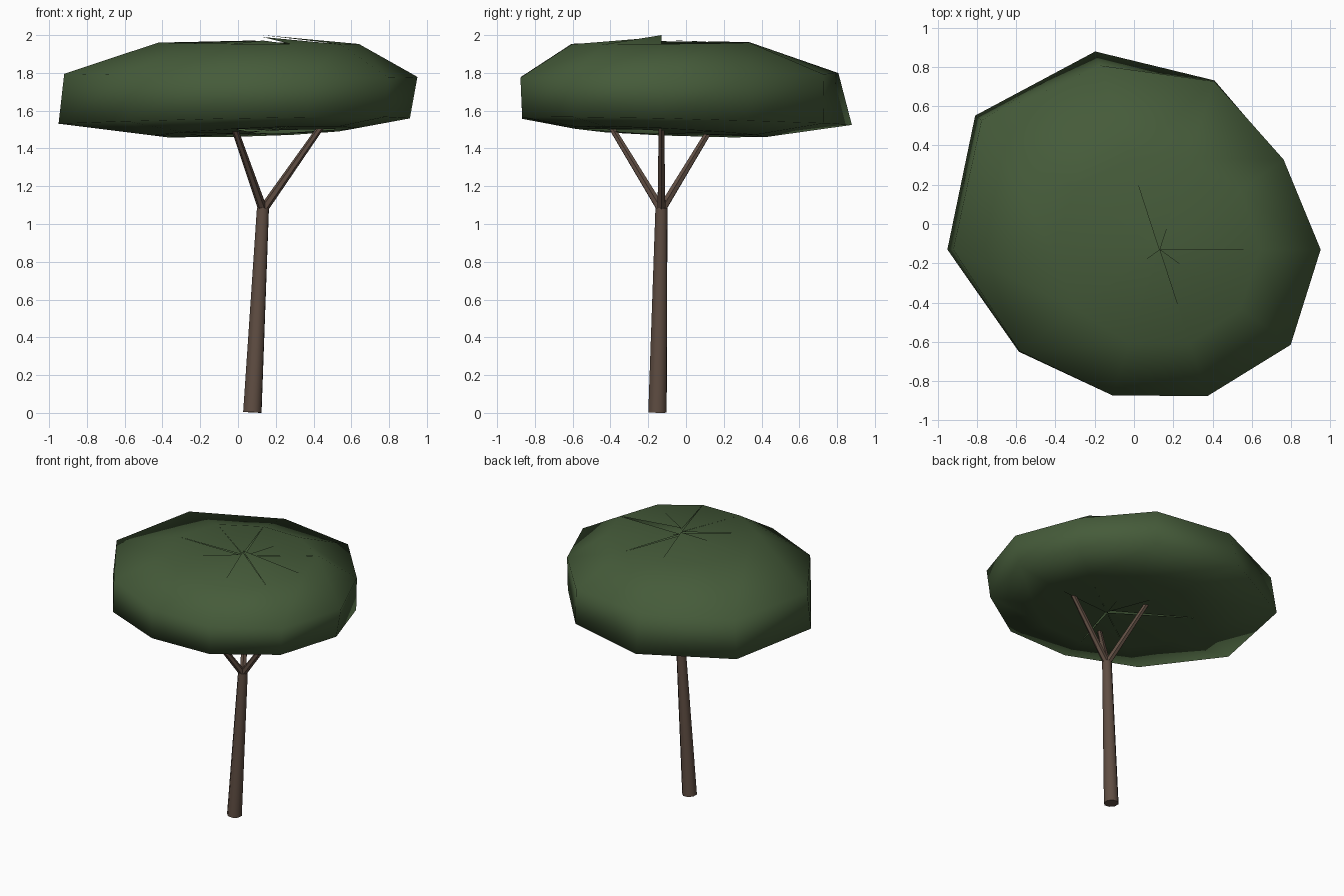
import bpy, bmesh, math, random
from mathutils import Vector

if "Cube" in bpy.data.objects:
    bpy.data.objects.remove(bpy.data.objects["Cube"])

random.seed(4)


def material(name, rgb):
    m = bpy.data.materials.new(name)
    m.diffuse_color = (*rgb, 1)
    m.use_nodes = True
    m.node_tree.nodes["Principled BSDF"].inputs["Base Color"].default_value = m.diffuse_color
    return m


bark = material("bark", (0.115, 0.075, 0.055))
leaf = material("leaf", (0.06, 0.105, 0.042))


def limb(name, a, b, r1, r2, sides):
    """Tapered cylinder running from a to b."""
    a, b = Vector(a), Vector(b)
    d = b - a
    bpy.ops.mesh.primitive_cone_add(vertices=sides, radius1=r1, radius2=r2,
                                    depth=d.length, location=(a + b) / 2)
    o = bpy.context.object
    o.name = name
    o.rotation_euler = d.to_track_quat('Z', 'Y').to_euler()
    o.data.materials.append(bark)
    bpy.ops.object.shade_smooth_by_angle(angle=math.radians(50))
    return o


# leaning trunk
limb("trunk", (0.076, -0.151, 0.003), (0.132, -0.13, 1.085), 0.052, 0.034, 8)

# three forked branches
fork = Vector((0.132, -0.13, 1.075))
for i in range(3):
    t = math.radians(120 * i)
    tip = fork + Vector((0.35 * math.cos(t), 0.35 * math.sin(t), 0.50))
    limb(f"branch_{i + 1}", fork, tip, 0.024, 0.016, 6)

# canopy: flattened ten-sided blob, lopsided rings, loose pole tips
N = 10
CX, CY = 0.13, -0.13
upper_r = [0.82, 0.78, 0.90, 0.985, 1.12, 1.05, 0.88, 0.78, 0.785, 0.825]
lower_r = [0.78, 0.775, 0.905, 1.06, 1.16, 1.08, 0.885, 0.775, 0.775, 0.80]
top_r = [0.51, 0.51, 0.49, 0.49, 0.53, 0.55, 0.52, 0.50, 0.50, 0.51]
base_r = [0.50, 0.50, 0.52, 0.58, 0.62, 0.58, 0.52, 0.48, 0.48, 0.50]


def ring(bm, radii, z, tilt):
    """Ring of N verts; tilt raises the front right side."""
    vs = []
    for k, r in enumerate(radii):
        t = math.tau * k / N
        vs.append(bm.verts.new((CX + r * math.cos(t), CY + r * math.sin(t),
                                z + tilt * math.cos(t + math.radians(50)))))
    return vs


bm = bmesh.new()
rings = [ring(bm, base_r, 1.488, 0.03), ring(bm, lower_r, 1.545, 0.022),
         ring(bm, upper_r, 1.787, -0.013), ring(bm, top_r, 1.957, -0.006)]
for lo, hi in zip(rings, rings[1:]):
    for k in range(N):
        j = (k + 1) % N
        bm.faces.new((lo[k], lo[j], hi[j], hi[k]))
for k in range(N):
    j = (k + 1) % N
    top_z = 2.0 if k == 9 else (1.98 if k > 5 else 1.96) + random.uniform(-0.015, 0.015)
    tip = bm.verts.new((CX, CY, top_z))
    bm.faces.new((rings[3][k], rings[3][j], tip))
    foot = bm.verts.new((CX, CY, 1.485 + random.uniform(-0.015, 0.015)))
    bm.faces.new((rings[0][j], rings[0][k], foot))
for f in bm.faces:
    f.smooth = True
me = bpy.data.meshes.new("canopy")
bm.to_mesh(me)
bm.free()
me.materials.append(leaf)
bpy.context.collection.objects.link(bpy.data.objects.new("canopy", me))
